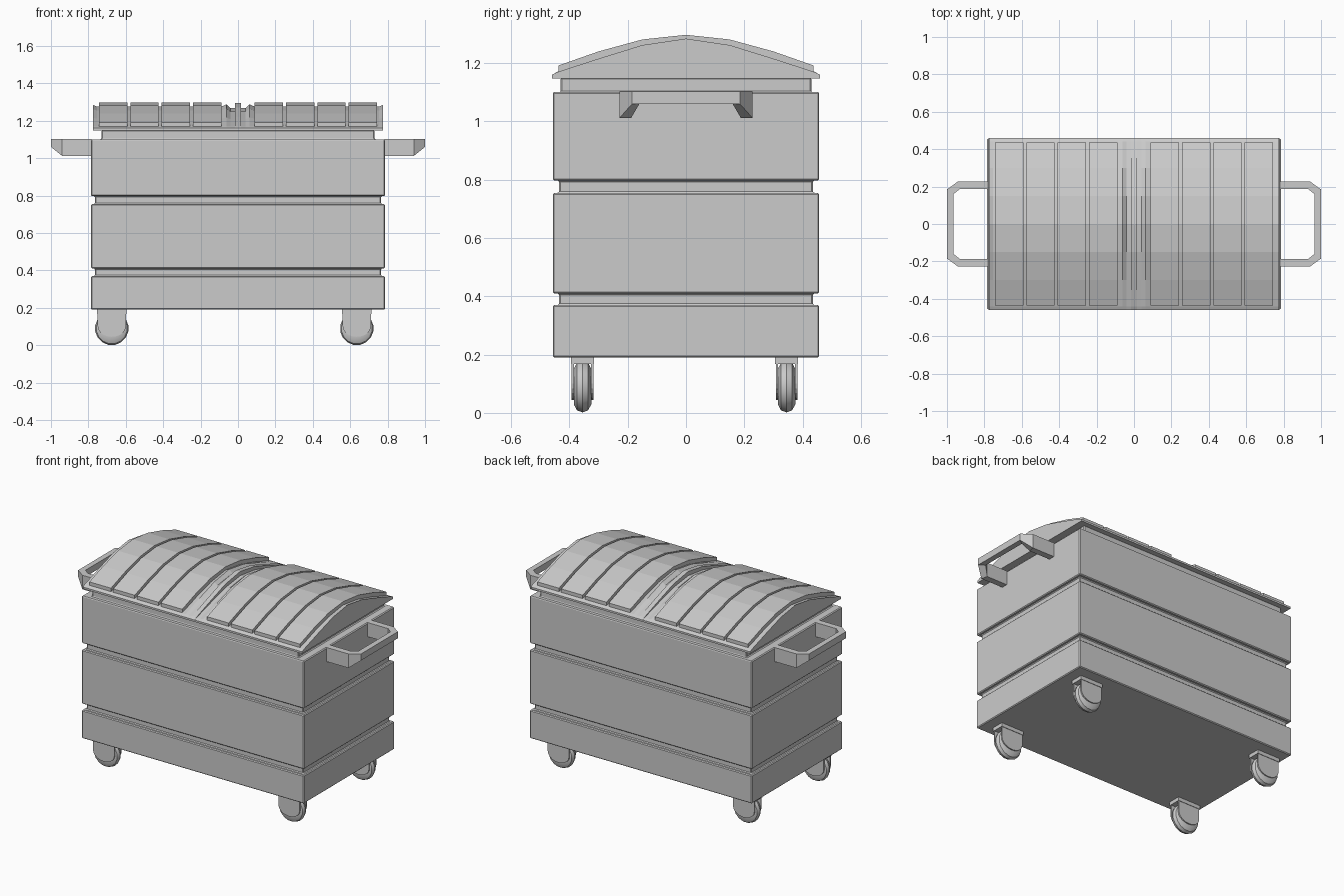
import bpy, bmesh, math

if "Cube" in bpy.data.objects:
    bpy.data.objects.remove(bpy.data.objects["Cube"])


def make(name, verts, faces, bevel=0, smooth=False):
    me = bpy.data.meshes.new(name)
    me.from_pydata(verts, [], faces)
    bm = bmesh.new()
    bm.from_mesh(me)
    bmesh.ops.recalc_face_normals(bm, faces=bm.faces)
    bm.to_mesh(me)
    bm.free()
    ob = bpy.data.objects.new(name, me)
    bpy.context.collection.objects.link(ob)
    if bevel:
        m = ob.modifiers.new("bevel", 'BEVEL')
        m.width = bevel
        m.segments = 1
        m.limit_method = 'ANGLE'
    if smooth:
        bpy.ops.object.select_all(action='DESELECT')
        ob.select_set(True)
        bpy.context.view_layer.objects.active = ob
        bpy.ops.object.shade_smooth_by_angle(angle=math.radians(35))
    return ob


def loft(name, rings, closed=False, **kw):
    """Skin rings of equal length; cap the ends unless closed."""
    n, k = len(rings[0]), len(rings)
    verts = [p for r in rings for p in r]
    faces = []
    for i in range(k if closed else k - 1):
        a, b = i * n, (i + 1) % k * n
        faces += [(a + j, a + (j + 1) % n, b + (j + 1) % n, b + j) for j in range(n)]
    if not closed:
        faces += [tuple(range(n)), tuple(range((k - 1) * n, k * n))]
    return make(name, verts, faces, **kw)


def rect(hx, hy, z):
    return [(-hx, -hy, z), (hx, -hy, z), (hx, hy, z), (-hx, hy, z)]


def box(name, x0, x1, y0, y1, z0, z1):
    return loft(name, [[(x0, y0, z), (x1, y0, z), (x1, y1, z), (x0, y1, z)] for z in (z0, z1)])


# Body: one stacked shell with two recessed grooves and a neck under the lid
O, G, N = (0.785, 0.457), (0.765, 0.435), (0.73, 0.43)
levels = [(O, .19), (O, .37), (G, .37), (G, .41), (O, .41), (O, .755), (G, .755),
          (G, .797), (O, .797), (O, 1.10), (N, 1.10), (N, 1.15)]
loft("body", [rect(*s, z) for s, z in levels], bevel=0.005)

# Lid: arched section with raised end rims and a ridged centre seam
half = [(0, 1.288), (.15, 1.265), (.3, 1.217), (.44, 1.17), (.46, 1.16)]
arch = [(-y, z) for y, z in half[:0:-1]] + half


def lid_ring(x, d):
    top = [(x, y, z + d * (z - 1.16) / 0.128) for y, z in arch]
    return top + [(x, .46, 1.148), (x, -.46, 1.148)]


right = [(.015, .006), (.016, -.02), (.04, -.02), (.062, 0), (.088, -.012),
         (.755, -.012), (.775, -.004)]
stations = [(-x, d) for x, d in right[::-1]] + right
loft("lid", [lid_ring(x, d) for x, d in stations])

# Lid slats: four curved panels on each side of the seam
shalf = [(0, 1.297), (.15, 1.281), (.3, 1.24), (.437, 1.192)]
sarch = [(-y, z) for y, z in shalf[:0:-1]] + shalf
for s in (-1, 1):
    for i in range(4):
        x0 = .088 + i * .168
        rings = [[(s * x, y, z) for y, z in sarch] +
                 [(s * x, y, z - .026) for y, z in sarch[::-1]] for x in (x0, x0 + .152)]
        loft("lid_slat", rings)

# Handles: chamfered loops, deep at the arms and shallow at the grip
path = [(.78, .228, .78, .188, 1.012), (.94, .228, .93, .188, 1.012),
        (1.0, .185, .965, .16, 1.06)]
path += [(a, -b, c, -d, z) for a, b, c, d, z in path[::-1]]
for s in (-1, 1):
    loft("handle", [[(s * a, b, 1.102), (s * c, d, 1.102), (s * c, d, z), (s * a, b, z)]
                    for a, b, c, d, z in path])

# Casters: rounded tyre, mounting plate and two fork cheeks
tyre = [(-.03, .03), (-.03, .062), (-.019, .083), (0, .09), (.019, .083), (.03, .062), (.03, .03)]
cheek = [(.075, .18)] + [(.075 * math.cos(a), .1 - .055 * math.sin(a))
                         for a in [math.pi * i / 10 for i in range(11)]] + [(-.075, .18)]
for cx in (-.675, .635):
    for cy in (-.355, .345):
        rings = []
        for i in range(16):
            a = 2 * math.pi * (i + .5) / 16
            rings.append([(cx + r * math.cos(a), cy + y, .09 + r * math.sin(a)) for y, r in tyre])
        loft("wheel", rings, closed=True, smooth=True)
        box("caster_plate", cx - .08, cx + .08, cy - .04, cy + .04, .167, .195)
        for s in (-1, 1):
            loft("caster_fork", [[(cx + x, cy + s * y, z) for x, z in cheek] for y in (.029, .037)])
